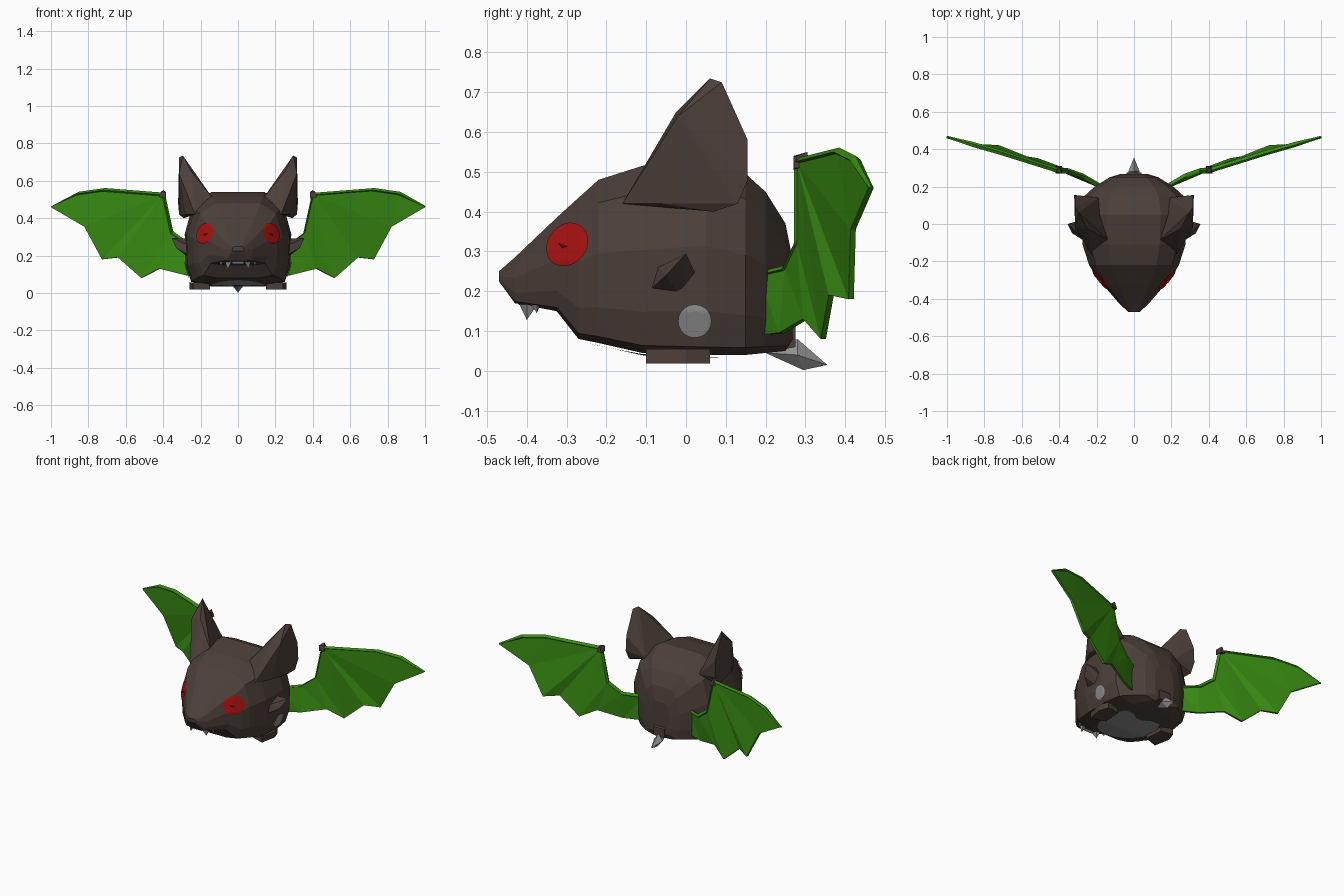
import bpy, bmesh, math
from mathutils import Vector
from mathutils.bvhtree import BVHTree


def material(name, rgb):
    m = bpy.data.materials.new(name)
    m.diffuse_color = (*rgb, 1)
    return m


BROWN = material("brown fur", (0.072, 0.05, 0.041))
GREEN = material("green membrane", (0.04, 0.26, 0.006))
RED = material("red eye", (0.4, 0.006, 0.006))
GREY = material("grey bone", (0.28, 0.28, 0.28))


def make(name, verts, faces, mat, hull=False):
    bm = bmesh.new()
    vs = [bm.verts.new(v) for v in verts]
    if hull:
        res = bmesh.ops.convex_hull(bm, input=vs)
        junk = set(res["geom_interior"]) | set(res["geom_unused"])
        bmesh.ops.delete(bm, geom=[g for g in junk if isinstance(g, bmesh.types.BMVert)], context="VERTS")
    else:
        for f in faces:
            bm.faces.new([vs[i] for i in f])
    bmesh.ops.recalc_face_normals(bm, faces=bm.faces)
    me = bpy.data.meshes.new(name)
    bm.to_mesh(me)
    bm.free()
    me.materials.append(mat)
    ob = bpy.data.objects.new(name, me)
    bpy.context.collection.objects.link(ob)
    return ob


def hull_pair(name, pts, mat):
    for side, s in (("right", 1), ("left", -1)):
        make(f"{side}_{name}", [(s * x, y, z) for x, y, z in pts], None, mat, hull=True)


# body: rings lofted from snout to back (y, half width, bottom, top)
sections = [(-0.47, 0.03, 0.225, 0.25), (-0.43, 0.075, 0.17, 0.285),
            (-0.325, 0.165, 0.15, 0.385), (-0.27, 0.21, 0.08, 0.435),
            (-0.22, 0.24, 0.07, 0.48), (-0.11, 0.275, 0.045, 0.515),
            (0.05, 0.285, 0.04, 0.54), (0.15, 0.265, 0.04, 0.495),
            (0.20, 0.21, 0.045, 0.45), (0.25, 0.13, 0.05, 0.37),
            (0.268, 0.07, 0.08, 0.28)]
half = [(0.5, 1), (0.85, 0.86), (1, 0.55), (0.98, 0.22), (0.88, 0.04), (0.5, 0)]
ring = half + [(-x, z) for x, z in reversed(half)]
N = len(ring)
verts = [(x * w, y, zb + z * (zt - zb)) for y, w, zb, zt in sections for x, z in ring]
faces = [(k * N + i, k * N + (i + 1) % N, (k + 1) * N + (i + 1) % N, (k + 1) * N + i)
         for k in range(len(sections) - 1) for i in range(N)]
faces += [tuple(range(N)), tuple(range(len(verts) - N, len(verts)))]
make("body", verts, faces, BROWN)
surface = BVHTree.FromPolygons([Vector(v) for v in verts], faces)


def patch(name, centre, direction, ru, rv, mat, shape=lambda a: 1.0, rings=5, seg=20):
    """Thin disc draped over the body along a direction."""
    d = Vector(direction).normalized()
    u = d.cross(Vector((0, 0, 1)))
    u = u.normalized() if u.length > 0.1 else Vector((1, 0, 0))
    v = u.cross(d)
    pts = []
    for k in range(rings + 1):
        for i in range(seg):
            a = 2 * math.pi * i / seg
            r = max(k, 0.02) / rings * shape(a)
            p = Vector(centre) + u * (ru * r * math.cos(a)) + v * (rv * r * math.sin(a))
            hit = surface.ray_cast(p - d, d)[0]
            pts.append((hit if hit else p) - d * 0.006)
    fs = [(k * seg + i, k * seg + (i + 1) % seg, (k + 1) * seg + (i + 1) % seg, (k + 1) * seg + i)
          for k in range(rings) for i in range(seg)]
    make(name, pts, fs + [tuple(range(seg))], mat)


# eyes, side spots and belly patch
for side, s in (("right", 1), ("left", -1)):
    patch(f"{side}_eye", (s * 0.165, -0.285, 0.318), (-s, 1, 0), 0.068, 0.055, RED)
    patch(f"{side}_spot", (s * 0.28, 0.022, 0.125), (-s, 0, 0), 0.042, 0.042, GREY)
patch("belly_patch", (0, -0.04, 0.04), (0, 0, 1), 0.17, 0.23, GREY,
      shape=lambda a: 0.95 - 0.55 * math.exp(-((math.sin(a) - (-1)) / 0.25) ** 2), rings=8)

# eye points
hull_pair("eye_point", [(0.115, -0.315, 0.335), (0.115, -0.315, 0.295), (0.17, -0.27, 0.315),
                        (0.19, -0.31, 0.312), (0.15, -0.325, 0.325)], RED)

# ears
hull_pair("ear", [(0.13, -0.09, 0.5), (0.23, -0.16, 0.42), (0.28, -0.06, 0.42), (0.29, 0.07, 0.40),
                  (0.315, 0.13, 0.42), (0.19, 0.14, 0.46), (0.32, 0.155, 0.48), (0.315, 0.155, 0.58),
                  (0.25, -0.025, 0.65), (0.315, -0.02, 0.64), (0.295, 0.06, 0.735),
                  (0.315, 0.09, 0.725)], BROWN)

# side fins, feet, hind knobs
hull_pair("side_fin", [(0.25, -0.1, 0.195), (0.275, -0.07, 0.26), (0.27, 0.0, 0.29), (0.27, 0.025, 0.24),
                       (0.25, -0.01, 0.18), (0.355, 0.0, 0.295), (0.33, -0.05, 0.24)], BROWN)
hull_pair("foot", [(x, y, z) for x, y in ((0.15, -0.07), (0.24, -0.1), (0.26, 0.0), (0.24, 0.06), (0.16, 0.05))
                   for z in (0.018, 0.055)], BROWN)

# snout nostril folds and fangs
hull_pair("lip", [(0.0, -0.44, 0.25), (0.08, -0.39, 0.27), (0.105, -0.38, 0.19), (0.03, -0.42, 0.165),
                  (0.1, -0.3, 0.16), (0.0, -0.32, 0.17)], BROWN)
hull_pair("fang", [(0.03, -0.425, 0.18), (0.075, -0.40, 0.185), (0.07, -0.36, 0.185),
                   (0.03, -0.37, 0.18), (0.055, -0.40, 0.128)], GREY)
hull_pair("small_fang", [(0.075, -0.40, 0.185), (0.105, -0.375, 0.18), (0.08, -0.36, 0.18),
                         (0.09, -0.375, 0.145)], GREY)
make("front_tooth", [(-0.04, -0.42, 0.175), (0.04, -0.42, 0.175), (0.03, -0.38, 0.175),
                     (-0.03, -0.38, 0.175), (-0.03, -0.41, 0.155), (0.03, -0.41, 0.155)], None, GREY, hull=True)

# tail and tail spike
make("tail", [(x, y, z) for x in (-0.04, 0.04) for y, z in ((0.2, 0.045), (0.2, 0.2), (0.275, 0.06), (0.275, 0.115))],
     None, BROWN, hull=True)
make("tail_spike", [(0, 0.2, 0.045), (0, 0.28, 0.08), (0.03, 0.28, 0.04), (-0.03, 0.28, 0.04),
                    (0, 0.295, 0.002), (0, 0.355, 0.015)], None, GREY, hull=True)

# wings: membrane fanned from the wrist, ridged along the finger bones
outline = [(0.40, 0.285, 0.525), (0.72, 0.385, 0.55), (0.86, 0.425, 0.53), (1.0, 0.465, 0.46),
           (0.82, 0.42, 0.355), (0.725, 0.415, 0.18), (0.64, 0.365, 0.19), (0.515, 0.345, 0.08),
           (0.42, 0.30, 0.13), (0.28, 0.24, 0.095), (0.16, 0.19, 0.09), (0.16, 0.19, 0.24),
           (0.27, 0.255, 0.255), (0.355, 0.285, 0.32)]
fan = [(0, 1, 4), (1, 2, 4), (2, 3, 4), (0, 4, 5), (0, 5, 6), (0, 6, 7), (0, 7, 13),
       (13, 7, 8), (13, 8, 12), (12, 8, 9), (12, 9, 11), (11, 9, 10)]
# finger and arm struts as outline index pairs
struts = [(0, 1), (1, 2), (2, 3), (0, 13), (13, 12), (12, 11)]
for side, s in (("right", 1), ("left", -1)):
    pts = [Vector((s * x, y, z)) for x, y, z in outline]
    wing = make(f"{side}_wing", pts, fan, GREEN)
    mod = wing.modifiers.new("thickness", "SOLIDIFY")
    mod.thickness, mod.offset = 0.014, 0
    for n, (a, b) in enumerate(struts):
        r = 0.006 if b == 3 else 0.014
        ends = [p + Vector(o) * q for p, q in ((pts[a], 0.014), (pts[b], r))
                for o in ((0, 1, 0), (0, -1, 0), (0.6, 0, 0.8), (-0.6, 0, -0.8))]
        make(f"{side}_wing_bone_{n + 1}", ends, None, GREEN, hull=True)

# wrist claws
hull_pair("wrist_claw", [(0.385, 0.27, 0.505), (0.42, 0.27, 0.51), (0.42, 0.31, 0.51), (0.385, 0.31, 0.505),
                         (0.385, 0.27, 0.54), (0.415, 0.28, 0.54), (0.40, 0.305, 0.55)], BROWN)
